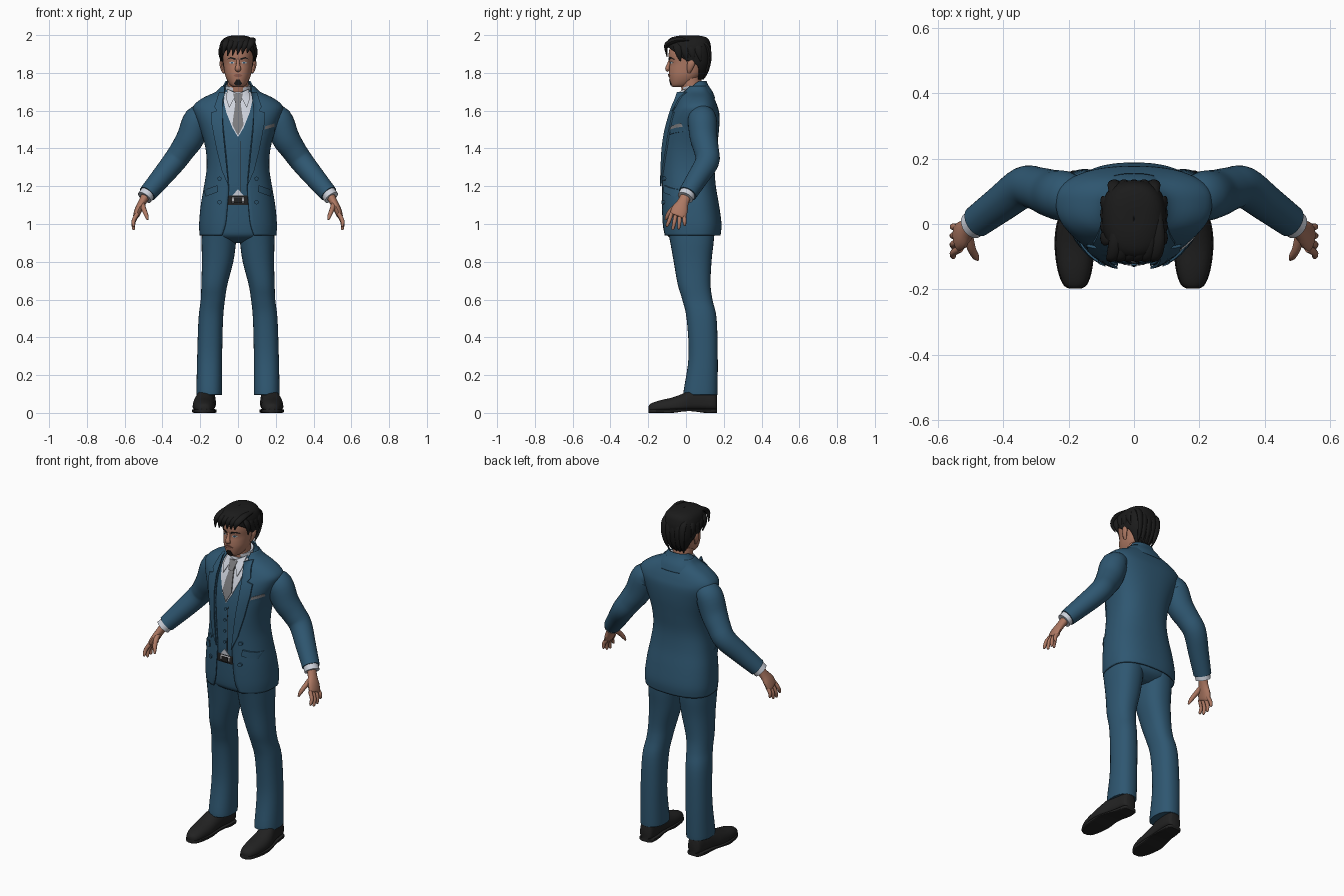
import bpy, bmesh, math
from mathutils import Vector
from mathutils.bvhtree import BVHTree

COLOURS = {
    "suit blue": (0.028, 0.095, 0.165), "shirt white": (0.62, 0.65, 0.72),
    "tie grey": (0.2, 0.2, 0.21), "skin": (0.42, 0.19, 0.125), "lip": (0.27, 0.105, 0.075),
    "hair black": (0.011, 0.011, 0.011), "leather black": (0.016, 0.016, 0.016),
    "metal": (0.45, 0.45, 0.47), "eye white": (0.55, 0.58, 0.6), "iris blue": (0.05, 0.14, 0.25)}
MATS = {}
for key, c in COLOURS.items():
    MATS[key] = bpy.data.materials.new(key)
    MATS[key].diffuse_color = (*c, 1)


def finish(name, bm, mat, thick=0, angle=40):
    bmesh.ops.remove_doubles(bm, verts=bm.verts, dist=1e-5)
    bmesh.ops.recalc_face_normals(bm, faces=bm.faces)
    me = bpy.data.meshes.new(name)
    bm.to_mesh(me)
    bm.free()
    me.materials.append(MATS[mat])
    me.polygons.foreach_set("use_smooth", [True] * len(me.polygons))
    me.set_sharp_from_angle(angle=math.radians(angle))
    ob = bpy.data.objects.new(name, me)
    bpy.context.collection.objects.link(ob)
    if thick:
        m = ob.modifiers.new("thickness", "SOLIDIFY")
        m.thickness, m.offset = thick, -1
    return ob


def spline(rows, k=4):
    """Smooth curve through rows of numbers."""
    out = []
    for i in range(len(rows) - 1):
        a, b, c, d = rows[max(i - 1, 0)], rows[i], rows[i + 1], rows[min(i + 2, len(rows) - 1)]
        for j in range(k):
            t = j / k
            out.append([q + 0.5 * t * (r - p + t * (2*p - 5*q + 4*r - s + t * (3*(q - r) + s - p)))
                        for p, q, r, s in zip(a, b, c, d)])
    return out + [list(rows[-1])]


def skin_rings(bm, rings, closed):
    vs = [[bm.verts.new(p) for p in r] for r in rings]
    n = len(vs[0])
    for a, b in zip(vs, vs[1:]):
        for i in range(n if closed else n - 1):
            j = (i + 1) % n
            bm.faces.new((a[i], a[j], b[j], b[i]))
    if closed:
        bm.faces.new(vs[0])
        bm.faces.new(vs[-1])


def loft(name, rows, mat, e=2.4, mid=0.5, n=40, side=1, along_y=False, thick=0, k=4):
    """Rows: height, centre x, half width, front, back, front gap in degrees."""
    gap = any(len(r) > 5 and r[5] for r in rows)
    rings = []
    for r in spline(rows, k):
        z, cx, rx, yf, yb = r[:5]
        g = math.radians(max(r[5], 0)) if gap else 0
        cy = yf + (yb - yf) * mid
        ring = []
        for i in range(n + 1 if gap else n):
            t = g + (2 * math.pi - 2 * g) * i / n
            s, c = math.sin(t), math.cos(t)
            x = side * (cx + rx * math.copysign(abs(s) ** (2 / e), s))
            y = cy + (yf - cy if c > 0 else yb - cy) * abs(c) ** (2 / e)
            ring.append((x, z, y) if along_y else (x, y, z))
        rings.append(ring)
    bm = bmesh.new()
    skin_rings(bm, rings, not gap)
    return finish(name, bm, mat, thick)


def tube(name, rows, mat, side=1, ref=(0, 1, 0), n=16, k=4):
    """Rows: x, y, z, radius along ref, radius across it."""
    rows = spline(rows, k)
    pts = [Vector((r[0] * side, r[1], r[2])) for r in rows]
    rings = []
    for i, (p, r) in enumerate(zip(pts, rows)):
        d = (pts[min(i + 1, len(pts) - 1)] - pts[max(i - 1, 0)]).normalized()
        u = Vector(ref)
        u = (u - d * u.dot(d)).normalized()
        v = d.cross(u)
        rings.append([p + u * r[3] * math.cos(a) + v * r[4] * math.sin(a)
                      for a in (2 * math.pi * j / n for j in range(n))])
    bm = bmesh.new()
    skin_rings(bm, rings, True)
    return finish(name, bm, mat)


def plate(name, outline, host, mat, lift=0.004, thick=0.006, side=1, step=0.02):
    """Flat x,z outline pressed from the front onto a host surface."""
    me = host.data
    tree = BVHTree.FromPolygons([v.co for v in me.vertices], [p.vertices for p in me.polygons])
    bm = bmesh.new()
    bm.faces.new([bm.verts.new((x * side, 0, z)) for x, z in outline])
    for axis in (0, 2):
        lo, hi = min(v.co[axis] for v in bm.verts), max(v.co[axis] for v in bm.verts)
        no = Vector((axis == 0, 0, axis == 2))
        for i in range(1, int((hi - lo) / step) + 1):
            bmesh.ops.bisect_plane(bm, geom=bm.verts[:] + bm.edges[:] + bm.faces[:],
                                   plane_co=no * (lo + i * step), plane_no=no)
    bmesh.ops.triangulate(bm, faces=bm.faces)
    for v in bm.verts:
        hit = tree.ray_cast(Vector((v.co.x, -1, v.co.z)), Vector((0, 1, 0)))[0]
        if hit is None or hit.y > 0.06:
            hit = tree.find_nearest(Vector((v.co.x, -0.1, v.co.z)))[0]
        v.co.y = hit.y - lift
    low = bm.verts[:]
    made = bmesh.ops.extrude_face_region(bm, geom=bm.faces[:])["geom"]
    for v in made:
        if isinstance(v, bmesh.types.BMVert):
            v.co.y -= thick
    return finish(name, bm, mat)


def oval(cx, cz, rx, rz, n=14):
    return [(cx + rx * math.cos(2 * math.pi * i / n), cz + rz * math.sin(2 * math.pi * i / n)) for i in range(n)]


SIDES = ((1, "left"), (-1, "right"))

# jacket: open shell, gap given as half width of the opening
JACKET = [(0.94, .203, -.122, .183, .085), (1.0, .206, -.128, .188, .066), (1.1, .197, -.131, .175, .056),
          (1.2, .180, -.131, .158, .05), (1.3, .166, -.131, .152, .058), (1.4, .172, -.128, .163, .068),
          (1.5, .200, -.112, .175, .078), (1.58, .232, -.085, .177, .083), (1.625, .236, -.062, .166, .083),
          (1.665, .19, -.042, .150, .078), (1.70, .118, -.022, .132, .072), (1.73, .088, -.005, .118, .072)]
rows = [(z, 0, rx, f, b, math.degrees(math.asin((g / rx) ** 1.2))) for z, rx, f, b, g in JACKET]
jacket = loft("jacket", rows, "suit blue", mid=0.58, n=64, thick=0.008)
loft("jacket_collar", [(1.665, 0, .125, -.03, .155, 75), (1.70, 0, .105, -.02, .141, 72),
                       (1.735, 0, .078, -.005, .118, 78), (1.758, 0, .066, .01, .108, 100)],
     "suit blue", thick=0.008)

# waistcoat, trousers top and belt
vest = loft("waistcoat", [(1.15, 0, .168, -.121, .14), (1.2, 0, .16, -.124, .14), (1.3, 0, .15, -.122, .135),
                          (1.4, 0, .155, -.118, .145), (1.5, 0, .18, -.102, .155), (1.58, 0, .2, -.076, .155),
                          (1.64, 0, .155, -.05, .135), (1.69, 0, .085, -.024, .11), (1.72, 0, .06, -.008, .09)],
            "suit blue", mid=0.58)
loft("trouser_seat", [(0.9, 0, .08, -.03, .1), (0.93, 0, .17, -.09, .145), (0.98, 0, .188, -.107, .155),
                      (1.15, 0, .168, -.112, .14)], "suit blue")
belt = loft("belt", [(1.1, 0, .174, -.118, .145), (1.125, 0, .173, -.119, .145), (1.15, 0, .17, -.118, .145)],
            "leather black")
plate("buckle", [(-.032, 1.098), (.032, 1.098), (.032, 1.152), (-.032, 1.152)], belt, "metal", .001)
plate("buckle_inside", [(-.02, 1.11), (.02, 1.11), (.02, 1.14), (-.02, 1.14)], belt, "leather black", .007, .002)
plate("shirt_tail", [(-.03, 1.15), (.03, 1.15), (0, 1.185)], vest, "shirt white", .001, .003)

# shirt front, tie and waistcoat buttons
plate("shirt_front", [(0, 1.46), (.03, 1.51), (.062, 1.59), (.078, 1.66), (.07, 1.70),
                      (-.07, 1.70), (-.078, 1.66), (-.062, 1.59), (-.03, 1.51)], vest, "shirt white", .001, .004)
plate("tie", [(-.014, 1.64), (.014, 1.64), (.03, 1.525), (0, 1.468), (-.03, 1.525)], vest, "tie grey", .004, .008)
plate("tie_knot", [(-.026, 1.69), (.026, 1.69), (.014, 1.638), (-.014, 1.638)], vest, "tie grey", .006, .014)
for i in range(4):
    plate("waistcoat_button", oval(0, 1.425 - i * .065, .008, .008), vest, "suit blue", .001, .006)
plate("waistcoat_seam", [(.012, 1.17), (.015, 1.17), (.015, 1.44), (.012, 1.44)], vest, "leather black", .0, .001)

# lapels, pockets and jacket buttons
for s, w in SIDES:
    plate(w + "_lapel", [(.05, 1.2), (.06, 1.3), (.07, 1.4), (.08, 1.5), (.083, 1.6), (.07, 1.70), (.10, 1.70),
                         (.125, 1.62), (.112, 1.60), (.143, 1.59), (.14, 1.53), (.115, 1.4), (.085, 1.28)],
          jacket, "suit blue", .002, .008, s)
    plate(w + "_pocket_flap", [(.105, 1.17), (.172, 1.145), (.18, 1.18), (.11, 1.205)], jacket, "suit blue", .001, .009, s)
    for z in (1.24, 1.115):
        plate(w + "_jacket_button", oval(.098, z, .011, .011), jacket, "suit blue", .001, .009, s)
plate("breast_pocket", [(.138, 1.475), (.192, 1.49), (.194, 1.515), (.14, 1.5)], jacket, "suit blue", .001, .006)
plate("pocket_square", [(.14, 1.5), (.194, 1.515), (.192, 1.532), (.145, 1.518)], jacket, "tie grey", .001, .006)

# neck and shirt collar
tube("neck", [(0, .05, 1.6, .06, .06), (0, .035, 1.7, .056, .056), (0, .02, 1.79, .056, .058)], "skin")
tube("shirt_collar", [(0, .058, 1.65, .072, .078), (0, .048, 1.69, .066, .07), (0, .038, 1.735, .062, .064)],
     "shirt white", n=28)
for s, w in SIDES:
    plate(w + "_collar_wing", [(.008, 1.692), (.058, 1.715), (.062, 1.66), (.046, 1.615)], vest,
          "shirt white", .009, .009, s)

# trouser legs and shoes
LEG = [(0.96, .1, .092, -.095, .15), (0.9, .102, .091, -.083, .146), (0.8, .108, .083, -.065, .135),
       (0.68, .125, .069, -.044, .13), (0.6, .133, .064, -.02, .14), (0.5, .144, .065, .003, .162),
       (0.3, .15, .066, .014, .168), (0.12, .152, .068, -.012, .167), (0.095, .152, .067, -.012, .165)]
SHOE = [(-.198, .18, .014, .014, .036), (-.185, .18, .034, .01, .05), (-.14, .181, .05, .01, .066),
        (-.07, .182, .058, .01, .082), (-.01, .18, .056, .01, .105), (.04, .172, .05, .012, .128),
        (.1, .163, .046, .012, .13), (.15, .16, .04, .012, .12), (.163, .16, .026, .014, .1)]
for s, w in SIDES:
    loft(w + "_trouser_leg", LEG, "suit blue", e=2.3, side=s, n=32)
    loft(w + "_shoe", SHOE, "leather black", e=2.3, side=s, along_y=True, mid=0.3, n=28)
    sole = [(y, cx, rx + .003, 0 if y < -.03 or y > .06 else .008, .02) for y, cx, rx, _, _ in SHOE]
    loft(w + "_sole", sole, "leather black", e=6, side=s, along_y=True, n=24)

# sleeves, cuffs and hands
SLEEVE = [(.165, .085, 1.575, .06, .05), (.212, .086, 1.555, .076, .074), (.25, .093, 1.46, .073, .074),
          (.295, .108, 1.39, .066, .066), (.338, .112, 1.33, .063, .062), (.41, .06, 1.242, .056, .055),
          (.48, .008, 1.16, .05, .047)]
for s, w in SIDES:
    tube(w + "_sleeve", SLEEVE, "suit blue", s, n=28)
    tube(w + "_cuff", [(.465, .018, 1.18, .043, .04), (.495, -.004, 1.14, .043, .041)], "shirt white", s, n=24)
    tube(w + "_palm", [(.485, .003, 1.155, .028, .024), (.507, -.016, 1.115, .031, .021),
                       (.525, -.032, 1.08, .043, .02), (.538, -.042, 1.048, .043, .017),
                       (.541, -.045, 1.04, .036, .012)], "skin", s)
    for i in range(4):
        y, z = -.076 + i * .022, 1.056 - i * .002
        ty, tz = -.1 + i * .031, (.985, .968, .972, .99)[i]
        tube(w + "_finger", [(.532, y, z, .011, .012), (.552, (y + ty) / 2, (z + tz) / 2, .0105, .011),
                             (.553, ty, tz + .008, .008, .008), (.552, ty, tz, .003, .003)], "skin", s, n=10)
    tube(w + "_thumb", [(.508, -.035, 1.105, .016, .016), (.497, -.075, 1.075, .014, .013),
                        (.485, -.098, 1.045, .011, .011), (.478, -.108, 1.022, .005, .005)], "skin", s, n=10)

# head and face
head = loft("head", [(1.725, 0, .022, -.07, -.02), (1.735, 0, .04, -.08, .02), (1.76, 0, .057, -.086, .055),
                     (1.79, 0, .069, -.09, .085), (1.82, 0, .074, -.089, .1), (1.85, 0, .078, -.086, .11),
                     (1.89, 0, .081, -.092, .115), (1.93, 0, .077, -.085, .112), (1.965, 0, .055, -.055, .085)],
            "skin", e=2.2, mid=0.55)
tube("nose", [(0, -.083, 1.872, .007, .008), (0, -.092, 1.845, .009, .01), (0, -.098, 1.822, .012, .016),
              (0, -.09, 1.81, .007, .012)], "skin", n=12)
plate("lips", [(-.026, 1.787), (-.008, 1.795), (.008, 1.795), (.026, 1.787), (.012, 1.779), (-.012, 1.779)],
      head, "lip", .001, .004)
plate("chin_beard", [(-.01, 1.764), (.01, 1.764), (.022, 1.742), (.012, 1.732), (-.012, 1.732), (-.022, 1.742)],
      head, "hair black", .0, .003)
for s, w in SIDES:
    plate(w + "_eye", oval(.033, 1.854, .014, .0055), head, "eye white", .0, .002, s)
    plate(w + "_iris", oval(.032, 1.854, .0055, .005), head, "iris blue", .002, .001, s)
    plate(w + "_eyebrow", [(.014, 1.868), (.04, 1.877), (.06, 1.87), (.04, 1.884), (.014, 1.878)],
          head, "hair black", .0, .004, s)
    tube(w + "_ear", [(.074, .015, 1.80, .008, .006), (.083, .02, 1.82, .014, .009), (.089, .027, 1.85, .02, .009),
                      (.087, .028, 1.872, .012, .006)], "skin", s, n=12)

# hair: cap open at the face, plus swept locks
loft("hair_cap", [(1.765, 0, .05, -.06, .088, 125), (1.80, 0, .07, -.07, .112, 115), (1.84, 0, .088, -.08, .127, 102),
                  (1.875, 0, .096, -.09, .132, 72), (1.905, 0, .099, -.096, .133, 56), (1.93, 0, .099, -.1, .133, 28),
                  (1.95, 0, .096, -.103, .13, 0), (1.972, 0, .086, -.097, .123, 0), (1.988, 0, .066, -.075, .107, 0),
                  (1.997, 0, .036, -.035, .07, 0), (1.998, 0, .001, .01, .02, 0)], "hair black", mid=0.55, thick=0.012)
for i in range(6):
    x = .075 - .026 * i
    tube("fringe_lock", [(x, .05, 1.97, .008, .006), (x, -.04, 1.975, .02, .013), (x - .008, -.092, 1.958, .02, .014),
                         (x - .018, -.106, 1.935, .013, .01), (x - .026, -.1, 1.905 - .004 * i, .002, .002)],
         "hair black", ref=(1, 0, 0), n=10)
for s, w in SIDES:
    for i in range(4):
        y = -.05 + i * .036
        tube(w + "_side_lock", [(.066, y, 1.965, .01, .006), (.09, y + .005, 1.935, .021, .009),
                                (.096, y + .012, 1.9, .016, .007), (.089, y + .02, 1.862, .003, .003)],
             "hair black", s, n=10)
for i in range(5):
    x = -.06 + .03 * i
    tube("back_lock", [(x, .07, 1.97, .01, .008), (x, .112, 1.94, .02, .013), (x, .126, 1.88, .018, .01),
                       (x * .9, .112, 1.81, .012, .008), (x * .8, .09, 1.765, .003, .003)],
         "hair black", ref=(1, 0, 0), n=10)
